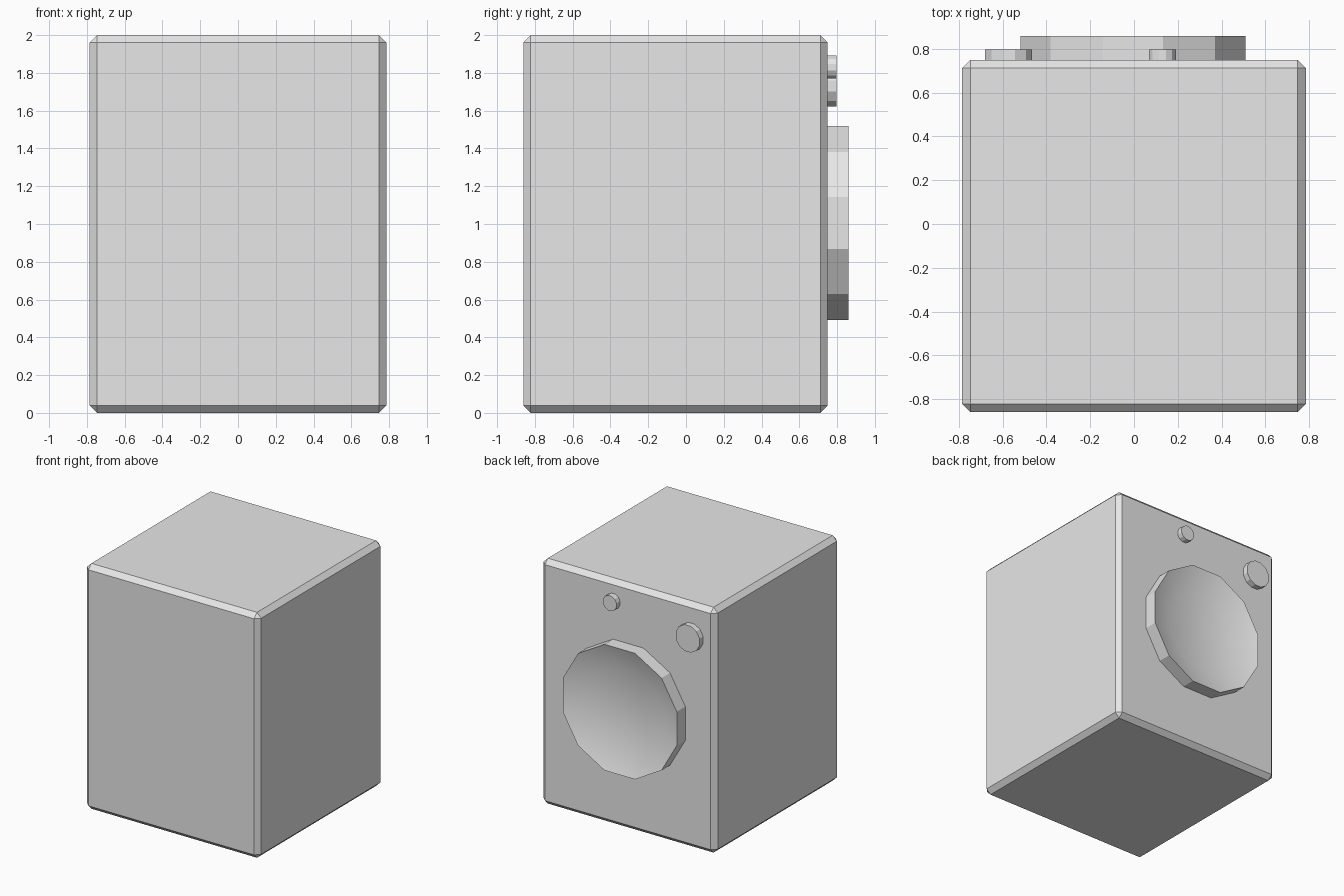
import bpy
import bmesh
import math

cube = bpy.data.objects.get("Cube")
if cube:
    bpy.data.objects.remove(cube, do_unlink=True)

GREY = (0.8, 0.8, 0.8, 1)
grey = bpy.data.materials.new("light grey")
grey.use_nodes = True
grey.diffuse_color = GREY
grey.node_tree.nodes["Principled BSDF"].inputs["Base Color"].default_value = GREY

BACK = 0.75   # y of the cabinet face that carries the door and knobs
SIDES = 12


def finish(name, bm):
    bmesh.ops.recalc_face_normals(bm, faces=bm.faces)
    mesh = bpy.data.meshes.new(name)
    bm.to_mesh(mesh)
    bm.free()
    mesh.materials.append(grey)
    obj = bpy.data.objects.new(name, mesh)
    bpy.context.collection.objects.link(obj)
    return obj


def disc(name, x, z, rings):
    """Closed twelve-sided turning along y; rings are (radius, y) pairs."""
    bm = bmesh.new()
    loops = []
    for radius, y in rings:
        angles = [2 * math.pi * (i + 0.5) / SIDES for i in range(SIDES)]
        loops.append([bm.verts.new((x + radius * math.cos(a), y,
                                    z + radius * math.sin(a))) for a in angles])
    for a, b in zip(loops, loops[1:]):
        for i in range(SIDES):
            j = (i + 1) % SIDES
            bm.faces.new((a[i], a[j], b[j], b[i]))
    bm.faces.new(loops[0])
    bm.faces.new(loops[-1])
    obj = finish(name, bm)
    bpy.ops.object.select_all(action='DESELECT')
    obj.select_set(True)
    bpy.context.view_layer.objects.active = obj
    bpy.ops.object.shade_smooth_by_angle(angle=math.radians(29))
    return obj


# Cabinet: box with chamfered edges
bm = bmesh.new()
bmesh.ops.create_cube(bm, size=1)
bmesh.ops.scale(bm, vec=(1.57, 1.61, 2), verts=bm.verts)
bmesh.ops.translate(bm, vec=(0, BACK - 0.805, 1), verts=bm.verts)
bmesh.ops.bevel(bm, geom=bm.edges[:], offset=0.038, segments=1, affect='EDGES')
finish("cabinet", bm)

# Round door: raised rim sloping in to a recessed window
disc("round_door", -0.005, 1.005,
     [(0.532, BACK - 0.01), (0.532, 0.86), (0.33, 0.79)])

# Knobs
disc("large_knob", -0.573, 1.73, [(0.111, BACK - 0.01), (0.111, 0.797)])
disc("small_knob", 0.13, 1.83, [(0.063, BACK - 0.01), (0.063, 0.797)])
